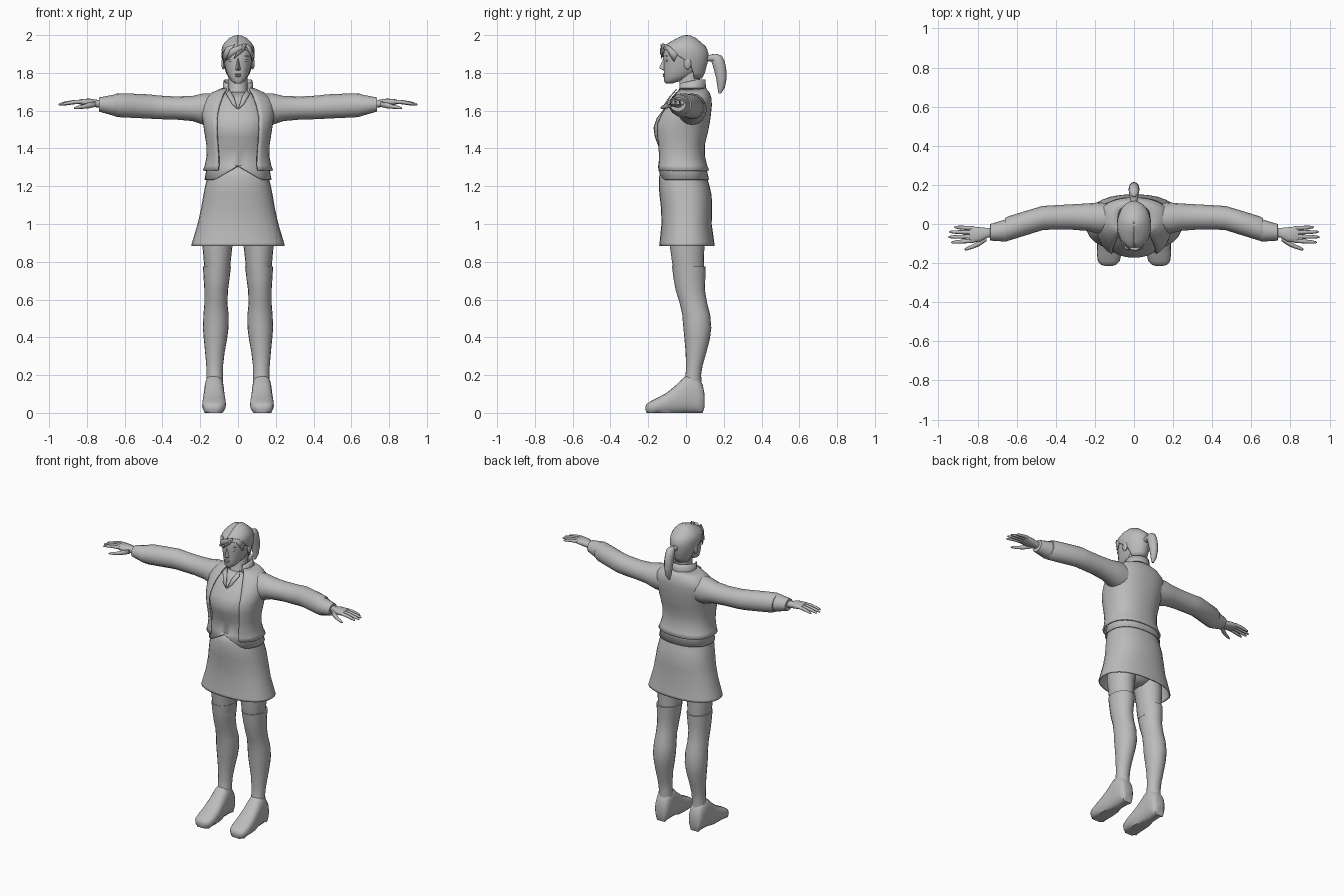
import bpy, bmesh, math
from mathutils import Vector

grey = bpy.data.materials.new("plain_grey")
grey.diffuse_color = (0.5, 0.5, 0.5, 1)


def finish(bm, name, mirror=False, thick=0, angle=50):
    bmesh.ops.recalc_face_normals(bm, faces=bm.faces[:])
    me = bpy.data.meshes.new(name)
    bm.to_mesh(me)
    bm.free()
    ob = bpy.data.objects.new(name, me)
    bpy.context.collection.objects.link(ob)
    me.materials.append(grey)
    bpy.ops.object.select_all(action='DESELECT')
    ob.select_set(True)
    bpy.context.view_layer.objects.active = ob
    bpy.ops.object.shade_smooth_by_angle(angle=math.radians(angle))
    if thick:
        m = ob.modifiers.new("thickness", 'SOLIDIFY')
        m.thickness, m.offset = thick, -1
    if mirror:
        ob.modifiers.new("mirror", 'MIRROR')
    return ob


def loft(name, axis, rings, n=20, e=2.0, caps=True, mirror=False, thick=0, warp=None, angle=50):
    """Rings are (position, a0, a1, b0, b1[, front gap in degrees])."""
    bm = bmesh.new()
    rows = []
    gap = len(rings[0]) == 6
    for r in rings:
        t, a0, a1, b0, b1 = r[:5]
        g = r[5] if gap else 0
        row = []
        for i in range(n + (1 if gap else 0)):
            th = math.radians(-90 + g + (360 - 2 * g) * i / n)
            c, s = math.cos(th), math.sin(th)
            c = math.copysign(abs(c) ** (2 / e), c)
            s = math.copysign(abs(s) ** (2 / e), s)
            a = (a0 + a1) / 2 + (a1 - a0) / 2 * c
            b = (b0 + b1) / 2 + (b1 - b0) / 2 * s
            p = {'x': (t, a, b), 'y': (a, t, b), 'z': (a, b, t)}[axis]
            row.append(bm.verts.new(warp(*p) if warp else p))
        rows.append(row)
    for r0, r1 in zip(rows, rows[1:]):
        for i in range(n):
            j = i + 1 if gap else (i + 1) % n
            bm.faces.new((r0[i], r0[j], r1[j], r1[i]))
    if caps and not gap:
        bm.faces.new(rows[0])
        bm.faces.new(rows[-1])
    return finish(bm, name, mirror, thick, angle)


def sym(*rows):
    """Rings centred on x: (z, half width, front, back[, gap])."""
    return [(r[0], -r[1], r[1], *r[2:]) for r in rows]


def ball(name, loc, size, mirror=False):
    bm = bmesh.new()
    bmesh.ops.create_uvsphere(bm, u_segments=12, v_segments=8, radius=1)
    for v in bm.verts:
        v.co = Vector(loc) + Vector(v.co[k] * size[k] for k in range(3))
    return finish(bm, name, mirror)


def plate(name, pts, mirror=False, thick=0.006):
    bm = bmesh.new()
    bm.faces.new([bm.verts.new(p) for p in pts])
    bmesh.ops.triangulate(bm, faces=bm.faces[:])
    return finish(bm, name, mirror, thick)


# Head and neck
loft("head", 'z', sym(
    (1.745, .018, -.108, -.07), (1.757, .036, -.116, -.03), (1.785, .054, -.117, .04),
    (1.82, .067, -.118, .08), (1.86, .076, -.118, .1), (1.90, .081, -.12, .105),
    (1.94, .076, -.11, .1), (1.97, .05, -.06, .06)), e=2.2)
loft("neck", 'z', sym((1.60, .075, -.1, .09), (1.67, .062, -.06, .09), (1.72, .05, -.035, .075),
                      (1.82, .05, -.035, .075)), n=16)

# Face details
bm = bmesh.new()
bmesh.ops.convex_hull(bm, input=[bm.verts.new(p) for p in (
    (0, -.119, 1.88), (0, -.142, 1.826), (.014, -.116, 1.815), (-.014, -.116, 1.815),
    (0, -.118, 1.812), (.008, -.108, 1.87), (-.008, -.108, 1.87))])
finish(bm, "nose", angle=70)
ball("eye", (.034, -.1, 1.866), (.017, .008, .008), True)
ball("brow", (.035, -.102, 1.889), (.021, .007, .004), True)
ball("upper_lip", (0, -.116, 1.793), (.02, .008, .005))
ball("lower_lip", (0, -.115, 1.783), (.016, .008, .005))
ball("ear", (.078, .008, 1.85), (.01, .02, .032), True)

# Hair cap, swept fringe and ponytail
loft("hair", 'z', sym(
    (1.77, .056, -.09, .085, 122), (1.80, .07, -.11, .1, 115), (1.85, .082, -.12, .113, 103),
    (1.88, .087, -.126, .118, 80), (1.905, .088, -.13, .118, 60), (1.925, .087, -.13, .112, 28),
    (1.94, .083, -.122, .104, 0), (1.96, .072, -.09, .082, 0), (1.985, .046, -.045, .052, 0),
    (1.997, .02, -.015, .025, 0), (2.0, .002, 0, .006, 0)), n=28, thick=.008)


def on_brow(x, z):
    return (x, -.006 - .129 * math.sqrt(max(0, 1 - (x / .09) ** 2)), z)


for i, lock in enumerate((
        ((.045, 1.955), (.01, 1.95), (-.04, 1.925), (-.062, 1.865), (-.02, 1.90), (.02, 1.925)),
        ((-.02, 1.95), (-.06, 1.94), (-.084, 1.90), (-.078, 1.85), (-.06, 1.89)),
        ((.03, 1.955), (.045, 1.95), (.035, 1.92), (-.02, 1.875), (.0, 1.91)),
        ((.04, 1.955), (.07, 1.94), (.086, 1.90), (.08, 1.86), (.068, 1.90)))):
    plate("fringe_lock_%d" % (i + 1), [on_brow(*p) for p in lock])
loft("hair_tie", 'y', [(.09, -.02, .02, 1.855, 1.895), (.125, -.018, .018, 1.862, 1.895),
                       (.15, -.024, .024, 1.855, 1.9)], n=12)
loft("ponytail", 'z', sym(
    (1.90, .012, .14, .165), (1.89, .022, .132, .19), (1.86, .027, .135, .205),
    (1.82, .028, .147, .213), (1.77, .025, .16, .215), (1.72, .018, .167, .205),
    (1.69, .006, .172, .185)), n=12)


# Shirt with a notched front hem
def hem_notch(x, y, z):
    if z < 1.24 and y < 0:
        z += max(0, .075 * (1 - abs(x) / .125))
    return (x, y, z)


loft("shirt", 'z', sym(
    (1.235, .178, -.148, .122), (1.31, .162, -.13, .105), (1.40, .145, -.142, .09),
    (1.46, .15, -.165, .1), (1.51, .155, -.172, .11), (1.56, .16, -.155, .115),
    (1.61, .15, -.118, .115), (1.66, .12, -.085, .11), (1.70, .07, -.05, .1)),
    n=32, e=2.3, caps=False, thick=.006, warp=hem_notch)
plate("shirt_collar", [(.045, -.052, 1.715), (.062, -.075, 1.69), (.03, -.115, 1.635),
                       (.002, -.126, 1.61), (.02, -.092, 1.67)], True)

# Open jacket with standing collar
loft("jacket", 'z', sym(
    (1.285, .186, -.166, .122, 32), (1.31, .176, -.165, .112, 33), (1.36, .166, -.165, .1, 36),
    (1.42, .168, -.172, .1, 38), (1.48, .177, -.18, .115, 37), (1.53, .185, -.178, .125, 35),
    (1.58, .193, -.15, .132, 32), (1.63, .192, -.115, .137, 28), (1.665, .178, -.085, .135, 26),
    (1.695, .14, -.062, .125, 30), (1.72, .085, -.045, .105, 42)), n=32, e=2.3, thick=.01)
loft("jacket_collar", 'z', sym((1.69, .095, -.06, .115, 40), (1.73, .08, -.055, .105, 42),
                               (1.765, .078, -.06, .103, 48)), n=20, thick=.008,
     warp=lambda x, y, z: (x, y, z - max(0, .06 - y) * .22))

# Sleeves and cuffs
loft("sleeve", 'x', [
    (.11, -.045, .105, 1.52, 1.69), (.18, -.05, .11, 1.525, 1.692), (.24, -.035, .105, 1.545, 1.678),
    (.33, -.028, .1, 1.553, 1.675), (.42, -.028, .095, 1.555, 1.68), (.47, -.032, .092, 1.558, 1.686),
    (.56, -.06, .065, 1.562, 1.69), (.64, -.085, .04, 1.566, 1.692), (.66, -.086, .03, 1.575, 1.685)],
    n=16, mirror=True)
loft("cuff", 'x', [(.63, -.08, .03, 1.575, 1.682), (.655, -.09, .024, 1.572, 1.685),
                   (.735, -.085, 0, 1.595, 1.67), (.737, -.07, -.015, 1.61, 1.655)],
     n=16, mirror=True, angle=35)

# Hands
loft("palm", 'x', [(.70, -.067, -.018, 1.615, 1.655), (.75, -.07, -.02, 1.618, 1.658),
                   (.785, -.09, -.016, 1.622, 1.664), (.825, -.096, -.012, 1.63, 1.662),
                   (.84, -.092, -.016, 1.634, 1.658)], n=14, e=2.5, mirror=True)
for name, y, slope, tip in (("little_finger", -.022, .06, .92), ("ring_finger", -.043, .02, .945),
                            ("middle_finger", -.064, -.02, .95), ("index_finger", -.085, -.08, .935)):
    rings = []
    for f, r in ((0, .011), (.4, .0105), (.75, .009), (.95, .006), (1, .002)):
        x = .82 + (tip - .82) * f
        yc, zc = y + slope * (x - .82), 1.648 - .016 * f * f
        rings.append((x, yc - r, yc + r, zc - r, zc + r))
    loft(name, 'x', rings, n=8, mirror=True)
loft("thumb", 'x', [(.755, -.088, -.058, 1.62, 1.65), (.79, -.113, -.08, 1.612, 1.642),
                    (.82, -.125, -.102, 1.61, 1.632), (.855, -.135, -.118, 1.608, 1.624),
                    (.868, -.134, -.127, 1.61, 1.617)], n=8, mirror=True)

# Skirt and hips
loft("skirt", 'z', sym(
    (.885, .248, -.142, .152), (.90, .244, -.14, .15), (1.0, .214, -.13, .136), (1.08, .196, -.132, .138),
    (1.15, .184, -.14, .136), (1.20, .174, -.144, .125), (1.25, .162, -.142, .11),
    (1.32, .15, -.125, .1)), n=28, e=2.3, caps=False, thick=.008)
loft("hips", 'z', sym((.90, .04, -.04, .06), (.94, .14, -.09, .1), (1.0, .18, -.105, .115),
                      (1.1, .17, -.11, .12), (1.2, .15, -.11, .1)))

# Legs, stockings and shoes
loft("thigh", 'z', [(.70, .045, .172, -.06, .093), (.77, .042, .178, -.07, .095),
                    (.88, .03, .188, -.085, .097), (.98, .012, .19, -.09, .1)], mirror=True)
loft("stocking", 'z', [
    (.14, .08, .168, -.02, .085), (.20, .08, .166, -.002, .08), (.25, .079, .168, 0, .088),
    (.32, .071, .174, -.002, .108), (.39, .058, .181, -.008, .126), (.45, .05, .186, -.014, .134),
    (.52, .05, .183, -.02, .128), (.58, .056, .178, -.033, .112), (.65, .053, .178, -.055, .1),
    (.71, .045, .182, -.066, .102), (.775, .037, .186, -.074, .104)], mirror=True)
loft("shoe", 'y', [
    (.098, .095, .155, .03, .10), (.088, .083, .168, 0, .15), (.06, .075, .175, 0, .19),
    (.02, .074, .178, 0, .205), (-.01, .073, .18, 0, .19), (-.05, .07, .183, 0, .15),
    (-.10, .065, .188, 0, .108), (-.15, .064, .19, 0, .08), (-.19, .073, .185, 0, .06),
    (-.208, .092, .17, .006, .048), (-.214, .11, .15, .015, .035)], e=2.6, mirror=True,
    warp=lambda x, y, z: (x, y, 0 if z < .012 and y < .09 else z))
